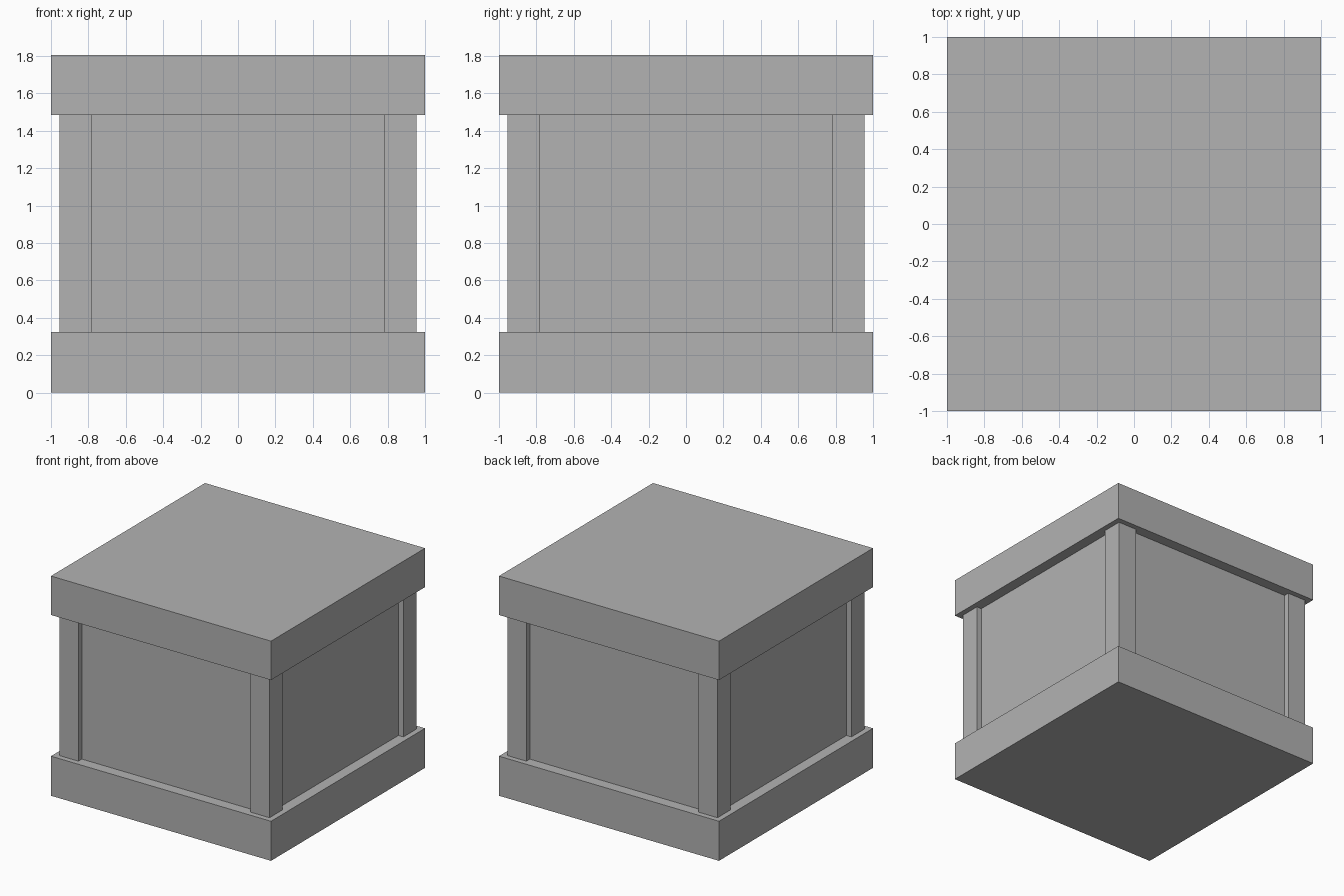
import bpy

default = bpy.data.objects.get("Cube")
if default:
    bpy.data.objects.remove(default, do_unlink=True)

# Single flat grey
grey = bpy.data.materials.new("grey")
grey.use_nodes = True
colour = (0.448, 0.448, 0.448, 1)
grey.diffuse_color = colour
grey.node_tree.nodes["Principled BSDF"].inputs["Base Color"].default_value = colour


def box(name, low, high):
    """Axis-aligned box between two opposite corners."""
    centre = [(a + b) / 2 for a, b in zip(low, high)]
    bpy.ops.mesh.primitive_cube_add(size=1, location=centre)
    obj = bpy.context.object
    obj.name = name
    obj.scale = [b - a for a, b in zip(low, high)]
    bpy.ops.object.transform_apply(location=False, rotation=False, scale=True)
    obj.data.materials.append(grey)
    return obj


HEIGHT = 1.805
BASE_TOP, LID_BOTTOM = 0.325, 1.485
POST_OUT, POST_IN, PANEL = 0.955, 0.783, 0.91

# Base slab, lid slab and the recessed body between them
box("base", (-1, -1, 0), (1, 1, BASE_TOP))
box("lid", (-1, -1, LID_BOTTOM), (1, 1, HEIGHT))
box("body", (-PANEL, -PANEL, BASE_TOP), (PANEL, PANEL, LID_BOTTOM))

# Four corner posts
for side, sx in (("right", -1), ("left", 1)):
    for end, sy in (("front", -1), ("back", 1)):
        xs = sorted((sx * POST_IN, sx * POST_OUT))
        ys = sorted((sy * POST_IN, sy * POST_OUT))
        box(f"{end}_{side}_post", (xs[0], ys[0], BASE_TOP), (xs[1], ys[1], LID_BOTTOM))
